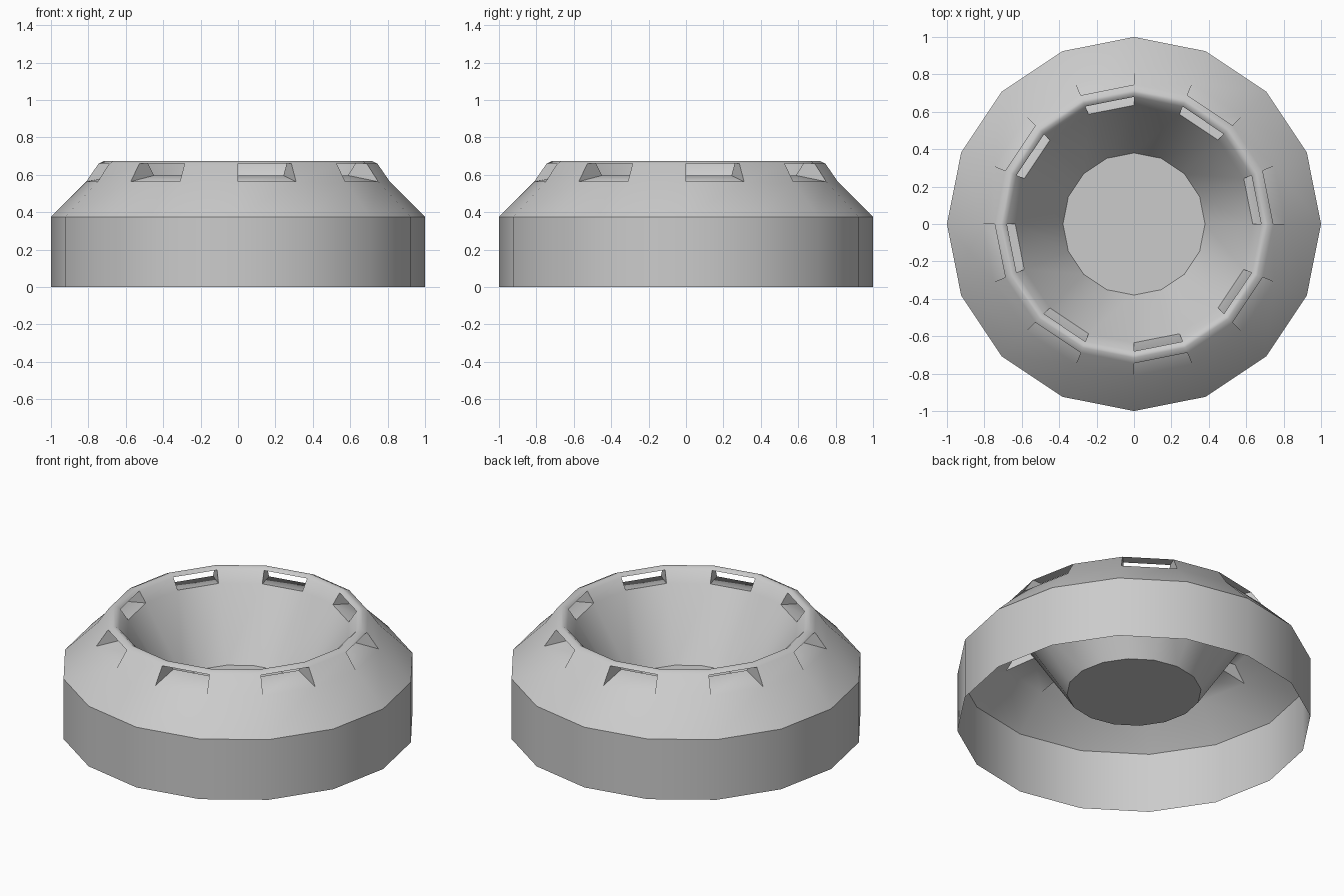
import bpy
import bmesh
from math import cos, sin, pi, radians

if "Cube" in bpy.data.objects:
    bpy.data.objects.remove(bpy.data.objects["Cube"])

SIDES = 16

# Profile (radius, height): outer skirt, sloped shoulder, rounded rim, inner bowl
PROFILE = [(1.0, 0.0), (1.0, 0.375), (0.812, 0.563), (0.745, 0.66),
           (0.715, 0.675), (0.70, 0.675), (0.68, 0.66), (0.635, 0.597),
           (0.38, 0.205)]
OUT_LOW, OUT_TOP, IN_TOP, IN_LOW = 2, 3, 6, 7   # slot corners in the profile

bm = bmesh.new()
rings = [[bm.verts.new((r * cos(2 * pi * i / SIDES), r * sin(2 * pi * i / SIDES), z))
          for i in range(SIDES)] for r, z in PROFILE]


def strip(a, b, i):
    """Quad joining profile points a and b across facet i."""
    j = (i + 1) % SIDES
    bm.faces.new((rings[a][i], rings[a][j], rings[b][j], rings[b][i]))


for i in range(SIDES):
    slotted = i % 2 == 0
    for p in range(len(PROFILE) - 1):
        if not (slotted and p in (OUT_LOW, IN_TOP)):
            strip(p, p + 1, i)
    if slotted:
        # Slot through the rim: floor, roof and two side walls
        strip(OUT_LOW, IN_LOW, i)
        strip(OUT_TOP, IN_TOP, i)
        for k in (i, i + 1):
            bm.faces.new([rings[p][k] for p in (OUT_LOW, OUT_TOP, IN_TOP, IN_LOW)])

# Bowl bottom
bm.faces.new(rings[-1])
bmesh.ops.recalc_face_normals(bm, faces=bm.faces[:])

# Make sure the skirt faces outward
bm.faces.ensure_lookup_table()
skirt = bm.faces[0]
if skirt.normal.dot(skirt.calc_center_median()) < 0:
    bmesh.ops.reverse_faces(bm, faces=bm.faces[:])

mesh = bpy.data.meshes.new("slotted_bowl_ring")
bm.to_mesh(mesh)
bm.free()
ring = bpy.data.objects.new("slotted_bowl_ring", mesh)
bpy.context.collection.objects.link(ring)
bpy.context.view_layer.objects.active = ring
ring.select_set(True)
bpy.ops.object.shade_smooth_by_angle(angle=radians(40))
